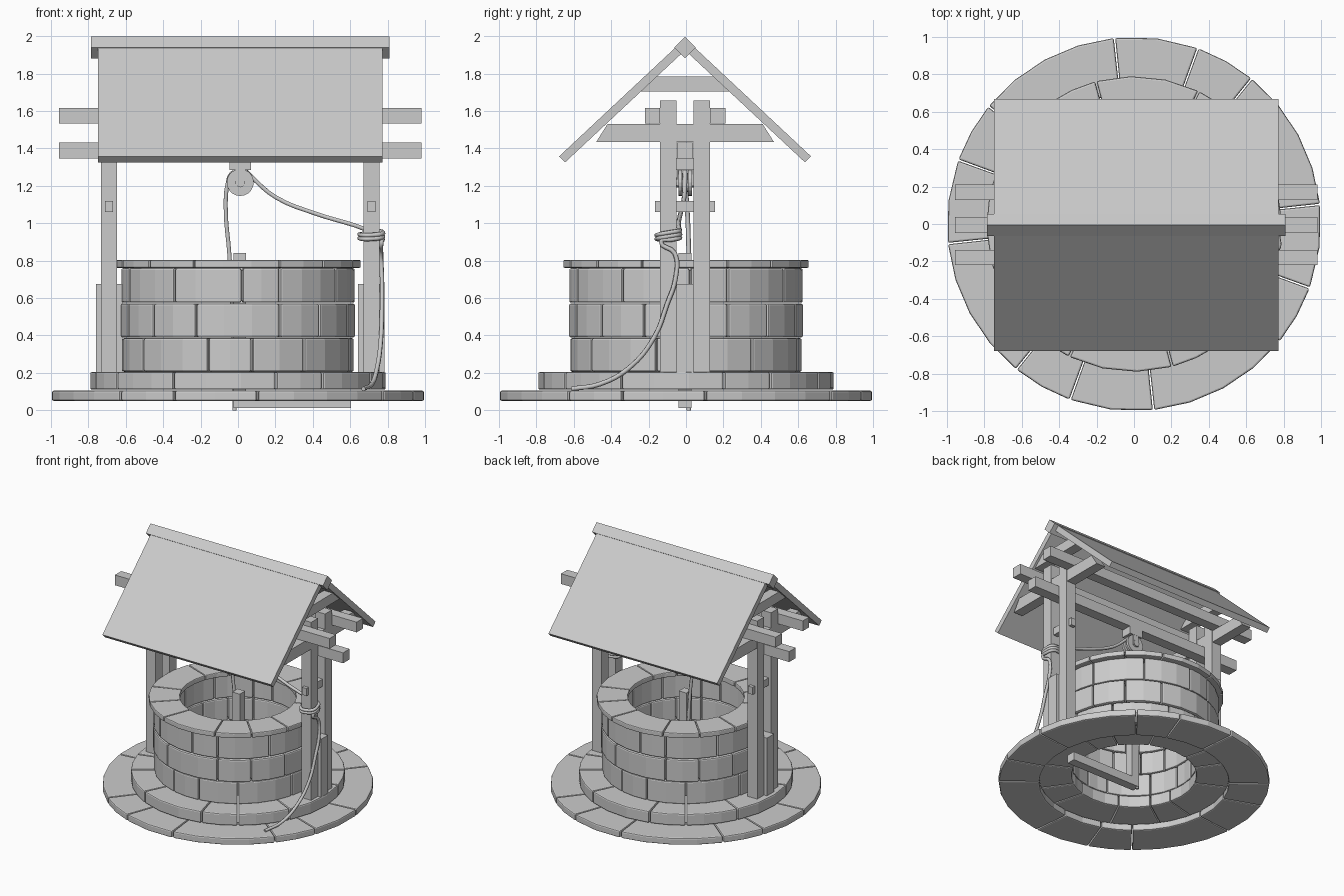
import bpy, bmesh, math

if "Cube" in bpy.data.objects:
    bpy.data.objects.remove(bpy.data.objects["Cube"])

CX, CY = 0.012, -0.005      # centre of the timber frame

grey = bpy.data.materials.new("plain_grey")
grey.diffuse_color = (0.6, 0.6, 0.6, 1)
grey.use_nodes = True
grey.node_tree.nodes["Principled BSDF"].inputs["Base Color"].default_value = grey.diffuse_color


def finish(name, bm, bevel=0):
    bmesh.ops.recalc_face_normals(bm, faces=bm.faces)
    me = bpy.data.meshes.new(name)
    bm.to_mesh(me)
    bm.free()
    ob = bpy.data.objects.new(name, me)
    me.materials.append(grey)
    bpy.context.collection.objects.link(ob)
    if bevel:
        m = ob.modifiers.new("bevel", 'BEVEL')
        m.width, m.segments = bevel, 2
        m.limit_method, m.angle_limit = 'ANGLE', math.radians(40)
    return ob


def box(name, x0, x1, y0, y1, z0, z1):
    prism(name, [(y0, z0), (y1, z0), (y1, z1), (y0, z1)], x0, x1)


def prism(name, yz, x0, x1):
    """Profile in the y-z plane, extruded along x."""
    bm = bmesh.new()
    a = [bm.verts.new((x0, y, z)) for y, z in yz]
    b = [bm.verts.new((x1, y, z)) for y, z in yz]
    bm.faces.new(a)
    bm.faces.new(b)
    for i in range(len(a)):
        j = (i + 1) % len(a)
        bm.faces.new((a[i], a[j], b[j], b[i]))
    return finish(name, bm)


def stone_ring(name, r0, r1, z0, z1, joints, bevel=0.01):
    """Ring of wedge stones; the three joints (degrees) repeat every quarter turn."""
    bm = bmesh.new()
    cuts = [j + 90 * q for q in range(4) for j in joints]
    cuts.append(cuts[0] + 360)
    gap = math.degrees(0.004 / r1)
    for a0, a1 in zip(cuts, cuts[1:]):
        a0, a1 = a0 + gap, a1 - gap
        n = math.ceil((a1 - a0) / 14)
        rows = []
        for i in range(n + 1):
            t = math.radians(a0 + (a1 - a0) * i / n)
            c, s = math.cos(t), math.sin(t)
            rows.append([bm.verts.new((r * c, r * s, z)) for r, z in
                         ((r0, z0), (r1, z0), (r1, z1), (r0, z1))])
        bm.faces.new(rows[0])
        bm.faces.new(rows[-1])
        for p, q in zip(rows, rows[1:]):
            for k in range(4):
                m = (k + 1) % 4
                bm.faces.new((p[k], p[m], q[m], q[k]))
    return finish(name, bm, bevel)


def disc(name, x, z, r, y0, y1, sides=20):
    bm = bmesh.new()
    bmesh.ops.create_cone(bm, cap_ends=True, segments=sides, radius1=r, radius2=r, depth=y1 - y0)
    for v in bm.verts:
        a, b, c = v.co
        v.co = (x + a, (y0 + y1) / 2 + c, z + b)
    return finish(name, bm)


# Stonework
stone_ring("paving_ring", 0.70, 1.0, 0.05, 0.105, (6, 51, 70))
stone_ring("plinth_ring", 0.46, 0.79, 0.11, 0.205, (-116, -75, -55))
stone_ring("wall_course_low", 0.46, 0.62, 0.206, 0.386, (-145, -105, -83))
stone_ring("wall_course_middle", 0.46, 0.63, 0.39, 0.57, (-136, -111, -69))
stone_ring("wall_course_top", 0.46, 0.625, 0.575, 0.76, (-123, -88, -69))
stone_ring("wall_cap", 0.43, 0.66, 0.762, 0.803, (-136, -111, -70), 0.007)

# Frame at both ends
for s, side in ((-1, "left"), (1, "right")):
    def span(a, b):
        return sorted((CX + s * a, CX + s * b))
    for t, end in ((-1, "front"), (1, "back")):
        y0, y1 = sorted((CY + t * 0.045, CY + t * 0.133))
        box(f"{side}_{end}_post", *span(0.658, 0.744), y0, y1, 0.2, 1.655)
    box(f"{side}_post_block", *span(0.63, 0.77), CY - 0.045, CY + 0.045, 0.2, 0.675)
    box(f"{side}_peg", *span(0.68, 0.722), CY - 0.16, CY + 0.16, 1.06, 1.12)
    for part, z0, z1, w0, w1 in (("lower", 1.435, 1.53, 0.475, 0.415),
                                 ("upper", 1.705, 1.785, 0.235, 0.18)):
        prism(f"{side}_{part}_tie", [(CY - w0, z0), (CY + w0, z0),
                                     (CY + w1, z1), (CY - w1, z1)], *span(0.66, 0.742))

# Long beams
BX = (CX - 0.968, CX + 0.968)
box("centre_beam", *BX, CY - 0.042, CY + 0.042, 1.347, 1.432)
box("front_beam", *BX, CY - 0.215, CY - 0.133, 1.532, 1.615)
box("back_beam", *BX, CY + 0.133, CY + 0.215, 1.532, 1.615)

# Roof
for t, end in ((-1, "front"), (1, "back")):
    prism(f"{end}_roof_panel", [(CY + t * y, z) for y, z in
          ((0.673, 1.358), (0.641, 1.326), (0.005, 1.92), (0.037, 1.953))], CX - 0.76, CX + 0.76)
prism("roof_ridge", [(CY, 1.882), (CY + 0.058, 1.94), (CY, 1.998), (CY - 0.058, 1.94)],
      CX - 0.798, CX + 0.798)

# Pulley
box("pulley_bracket", CX - 0.058, CX + 0.058, CY - 0.045, CY + 0.045, 1.285, 1.35)
for t, end in ((-1, "front"), (1, "back")):
    y0, y1 = sorted((CY + t * 0.016, CY + t * 0.036))
    disc(f"pulley_{end}_rim", CX, 1.218, 0.072, y0, y1)
    y0, y1 = sorted((CY + t * 0.036, CY + t * 0.044))
    box(f"pulley_{end}_hanger", CX - 0.025, CX + 0.025, y0, y1, 1.2, 1.29)
disc("pulley_core", CX, 1.218, 0.05, CY - 0.02, CY + 0.02)
disc("pulley_axle", CX, 1.218, 0.026, CY - 0.05, CY + 0.05, 12)

# Upright and foot bar inside the shaft
box("shaft_upright", -0.024, 0.044, CY - 0.035, CY + 0.035, 0.012, 0.842)
box("shaft_foot_bar", 0.044, 0.605, CY - 0.035, CY + 0.035, 0.012, 0.08)

# Rope: up the shaft, over the pulley, coiled on the post, down to the paving
path = [(-0.018, 0.015, 0.0), (-0.022, 0.015, 0.3), (-0.045, 0.015, 0.82), (-0.066, 0.005, 1.1)]
for a in (180, 140, 100, 60, 30):
    t = math.radians(a)
    path.append((CX + 0.066 * math.cos(t), CY, 1.218 + 0.066 * math.sin(t)))
path += [(0.2, -0.01, 1.14), (0.42, -0.03, 1.05), (0.62, -0.04, 0.99)]
px, py = CX + 0.701, CY - 0.089
for i in range(20):
    t = math.radians(100 - 45 * i)
    c, s = math.cos(t), math.sin(t)
    k = 0.06 / max(abs(c), abs(s)) ** 0.6
    path.append((px + k * c, py + k * s, 0.955 - 0.0025 * i + 0.008 * s))
path += [(0.765, -0.06, 0.84), (0.77, -0.057, 0.7), (0.77, -0.1, 0.57), (0.765, -0.17, 0.39),
         (0.745, -0.3, 0.23), (0.715, -0.46, 0.14), (0.67, -0.61, 0.115)]
cu = bpy.data.curves.new("rope", 'CURVE')
cu.dimensions = '3D'
cu.bevel_depth, cu.bevel_resolution = 0.0125, 1
cu.resolution_u, cu.use_fill_caps = 4, True
sp = cu.splines.new('BEZIER')
sp.bezier_points.add(len(path) - 1)
for bp, co in zip(sp.bezier_points, path):
    bp.co = co
    bp.handle_left_type = bp.handle_right_type = 'AUTO'
cu.materials.append(grey)
bpy.context.collection.objects.link(bpy.data.objects.new("rope", cu))
